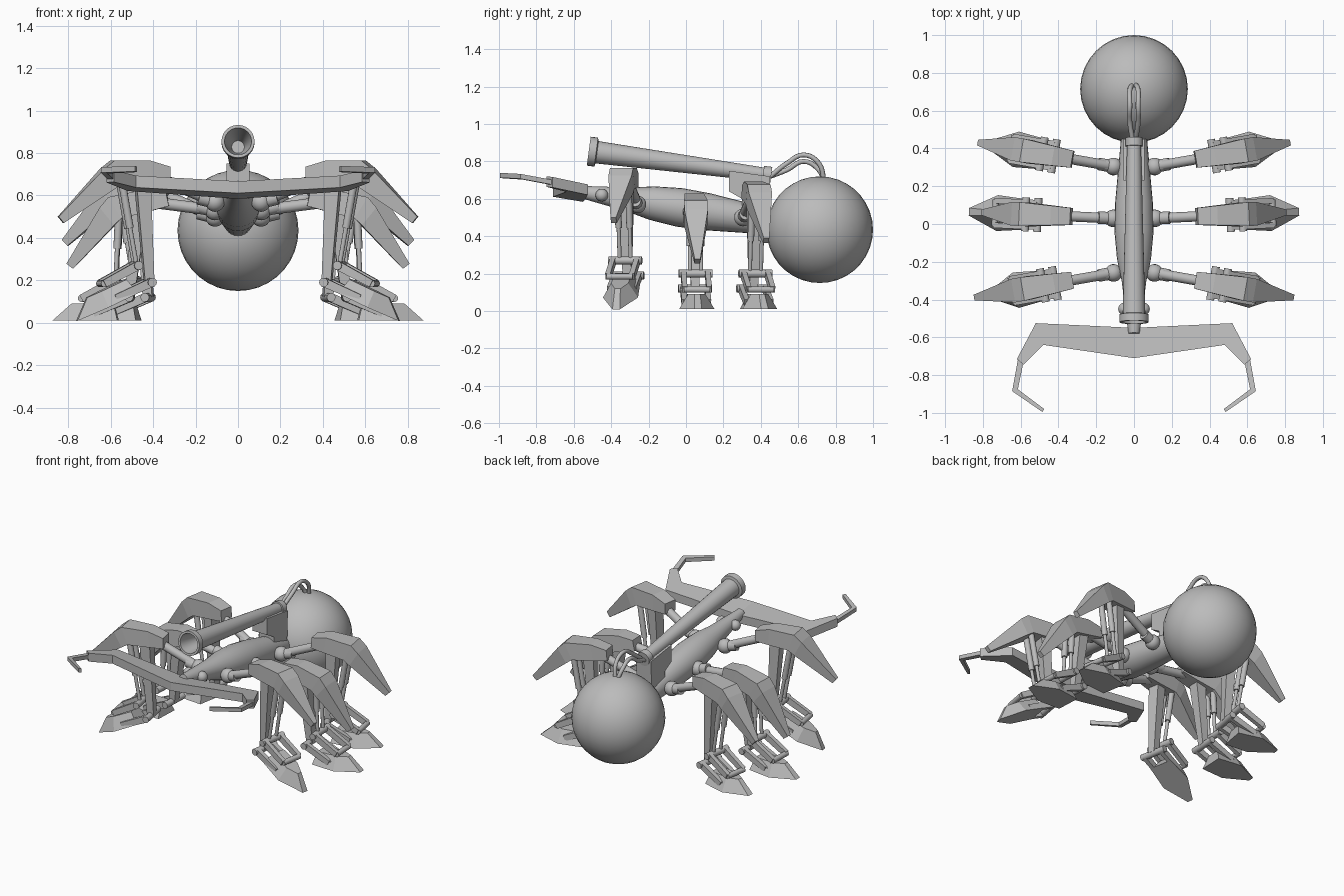
import bpy, bmesh, math
from mathutils import Matrix, Vector

if "Cube" in bpy.data.objects:
    bpy.data.objects.remove(bpy.data.objects["Cube"], do_unlink=True)

grey = bpy.data.materials.new("plain_grey")
grey.use_nodes = True
grey.diffuse_color = (0.5, 0.5, 0.5, 1)
grey.node_tree.nodes["Principled BSDF"].inputs["Base Color"].default_value = grey.diffuse_color


def finish(name, bm, matrix=None, mirror=False, smooth=True):
    if matrix:
        bm.transform(matrix)
    bmesh.ops.recalc_face_normals(bm, faces=bm.faces[:])
    mesh = bpy.data.meshes.new(name)
    bm.to_mesh(mesh)
    bm.free()
    mesh.materials.append(grey)
    if smooth:
        mesh.shade_smooth()
        mesh.set_sharp_from_angle(angle=math.radians(35))
    obj = bpy.data.objects.new(name, mesh)
    bpy.context.collection.objects.link(obj)
    if mirror:
        obj.modifiers.new("Mirror", 'MIRROR').use_mirror_merge = False
    return obj


def loft(bm, rings):
    """Skin closed rings of equal size and cap both ends."""
    rows = [[bm.verts.new(p) for p in ring] for ring in rings]
    n = len(rows[0])
    for a, b in zip(rows, rows[1:]):
        for i in range(n):
            j = (i + 1) % n
            bm.faces.new((a[i], a[j], b[j], b[i]))
    bm.faces.new(rows[0])
    bm.faces.new(rows[-1])


def lathe(bm, start, end, profile, sides=24):
    """Revolve (distance, radius) pairs around the line from start to end."""
    start, end = Vector(start), Vector(end)
    turn = (end - start).to_track_quat('Z', 'Y')
    rings = []
    for t, r in profile:
        angles = [2 * math.pi * i / sides for i in range(sides)]
        rings.append([start + turn @ Vector((r * math.cos(a), r * math.sin(a), t)) for a in angles])
    loft(bm, rings)


def rod(bm, start, end, radius, sides=12):
    length = (Vector(end) - Vector(start)).length
    lathe(bm, start, end, [(0, radius), (length, radius)], sides)


def ball(bm, center, radius, u=16, v=10):
    bmesh.ops.create_uvsphere(bm, u_segments=u, v_segments=v, radius=radius,
                              matrix=Matrix.Translation(center))


def beam(bm, start, end, size_a, size_b):
    """Tapered box between two points; sizes are (across, deep) half widths."""
    start, end = Vector(start), Vector(end)
    d = (end - start).normalized()
    side = Vector((0, 1, 0))
    up = d.cross(side)
    corners = ((-1, -1), (1, -1), (1, 1), (-1, 1))
    loft(bm, [[p + side * s[0] * i + up * s[1] * j for i, j in corners]
              for p, s in ((start, size_a), (end, size_b))])


# Abdomen and body
bm = bmesh.new()
ball(bm, (0, 0.715, 0.435), 0.285, 32, 18)
finish("abdomen", bm)
bm = bmesh.new()
lathe(bm, (0, -0.58, 0.64), (0, 0.5, 0.47),
      [(0, .03), (.12, .045), (.28, .065), (.4, .09), (.55, .104), (.7, .1), (.9, .082), (1.09, .065)])
finish("body", bm)
bm = bmesh.new()
ball(bm, (0.05, -0.45, 0.62), 0.034)
finish("eyes", bm, mirror=True)

# Cannon with hollow muzzle, its mount and its hoses
bm = bmesh.new()
lathe(bm, (0, -0.52, 0.855), (0, 0.455, 0.725),
      [(.2, .03), (.12, .045), (0, .064), (0, .078), (.04, .078), (.045, .06),
       (.94, .037), (.94, .046), (.984, .046)])
finish("cannon", bm)
bm = bmesh.new()
mount = [(.23, .75), (.45, .72), (.44, .49), (.3, .5), (.3, .6), (.23, .64)]
loft(bm, [[(x, y, z) for y, z in mount] for x in (-.055, .055)])
finish("cannon_mount", bm, smooth=False)
for name, x, lift in (("left_hose", .022, 0), ("right_hose", -.022, -.035)):
    curve = bpy.data.curves.new(name, 'CURVE')
    curve.dimensions = '3D'
    curve.bevel_depth = 0.013
    curve.bevel_resolution = 2
    spline = curve.splines.new('BEZIER')
    path = [(x * .4, .45, .72), (x, .54, .79 + lift), (x, .63, .835 + lift), (x, .71, .79 + lift), (x * .3, .74, .69)]
    spline.bezier_points.add(len(path) - 1)
    for point, co in zip(spline.bezier_points, path):
        point.co = co
        point.handle_left_type = point.handle_right_type = 'AUTO'
    spline.resolution_u = 5
    curve.materials.append(grey)
    bpy.context.collection.objects.link(bpy.data.objects.new(name, curve))


# Jaw plates and pincers
def plate(name, outline, thick):
    bm = bmesh.new()
    level = [(x, y, .61 + .17 * (-.54 - y) + .08 * x) for x, y in outline]
    loft(bm, [[(x, y, z + s) for x, y, z in level] for s in (-thick, thick)])
    finish(name, bm, mirror=True, smooth=False)


plate("jaw", [(0, -.55), (.1, -.545), (.52, -.525), (.62, -.715), (.585, -.745), (.48, -.64), (0, -.71)], .028)
plate("pincers", [(.585, -.73), (.615, -.72), (.645, -.885), (.485, -.995), (.475, -.98), (.615, -.875)], .013)

# Legs: shell stations hold top point, bottom point and half width
SHELL = [((.33, .735), (.33, .665), .045), ((.43, .765), (.42, .66), .052),
         ((.6, .765), (.56, .655), .063), ((.65, .725), (.6, .63), .063),
         ((.86, .5), (.835, .47), .015)]


def leg(name, y, angle, hip_z, shell_tilt, drop, knee_u, knee_z, foot_u, foot_z, foot_tilt):
    place = Matrix.Translation((0, y, 0)) @ Matrix.Rotation(math.radians(angle), 4, 'Z')

    # Hip joint and arm
    bm = bmesh.new()
    ball(bm, (.11, 0, hip_z), .047)
    rod(bm, (.11, 0, hip_z), (.19, 0, hip_z + .02), .033)
    rod(bm, (.11, 0, hip_z), (.42, 0, .70 - drop), .027)
    finish(name + "_arm", bm, place, True)

    # Armour shell
    bm = bmesh.new()
    loft(bm, [[(a[0], -w, a[1]), (a[0], w, a[1]), (b[0], w, b[1]), (b[0], -w, b[1])] for a, b, w in SHELL])
    pivot = Matrix.Translation((.4, 0, .7))
    tilt = pivot @ Matrix.Rotation(math.radians(shell_tilt), 4, 'Y') @ pivot.inverted()
    finish(name + "_shell", bm, place @ Matrix.Translation((0, 0, -drop)) @ tilt, True, False)

    # Shin strut with two pistons
    k1 = Vector((knee_u, 0, knee_z))
    k2 = k1 + Vector((.065, 0, .08))
    bm = bmesh.new()
    beam(bm, (.46, 0, .70 - drop), k1, (.038, .035), (.022, .022))
    for v in (-.03, .03):
        top = Vector((.56, v, .66 - drop))
        low = k2 + Vector((0, v, 0))
        rod(bm, top, low, .011)
        rod(bm, top, top.lerp(low, .55), .018)
    finish(name + "_shin", bm, place, True)

    # Ankle linkage
    bm = bmesh.new()
    for k, reach in ((k1, (.17, 0, -.075)), (k2, (.16, 0, -.085))):
        rod(bm, k + Vector((0, -.09, 0)), k + Vector((0, .09, 0)), .021)
        end = k + Vector(reach)
        rod(bm, end + Vector((0, -.07, 0)), end + Vector((0, .07, 0)), .017)
        for v in (-.065, .065):
            off = Vector((0, v, 0))
            beam(bm, k + off, end + off, (.014, .021), (.014, .018))
    finish(name + "_ankle", bm, place, True)

    # Pointed foot
    bm = bmesh.new()
    half_base = [(0, .08), (.16, .095), (.31, .02)]
    half_top = [(.02, .045), (.15, .047), (.22, .015)]
    loft(bm, [[(u, -v, z) for u, v in half] + [(u, v, z) for u, v in reversed(half)]
              for half, z in ((half_base, 0), (half_top, .08))])
    spot = Matrix.Translation((foot_u, 0, foot_z)) @ Matrix.Rotation(math.radians(foot_tilt), 4, 'Y')
    finish(name + "_foot", bm, place @ spot, True, False)


leg("front_leg", -.24, -10, .57, 0, 0, .425, .19, .49, .14, 25)
leg("middle_leg", .025, 2.6, .53, 12, .13, .51, .12, .565, .01, 0)
leg("back_leg", .285, 10, .50, 5, .07, .43, .12, .475, .01, 0)
